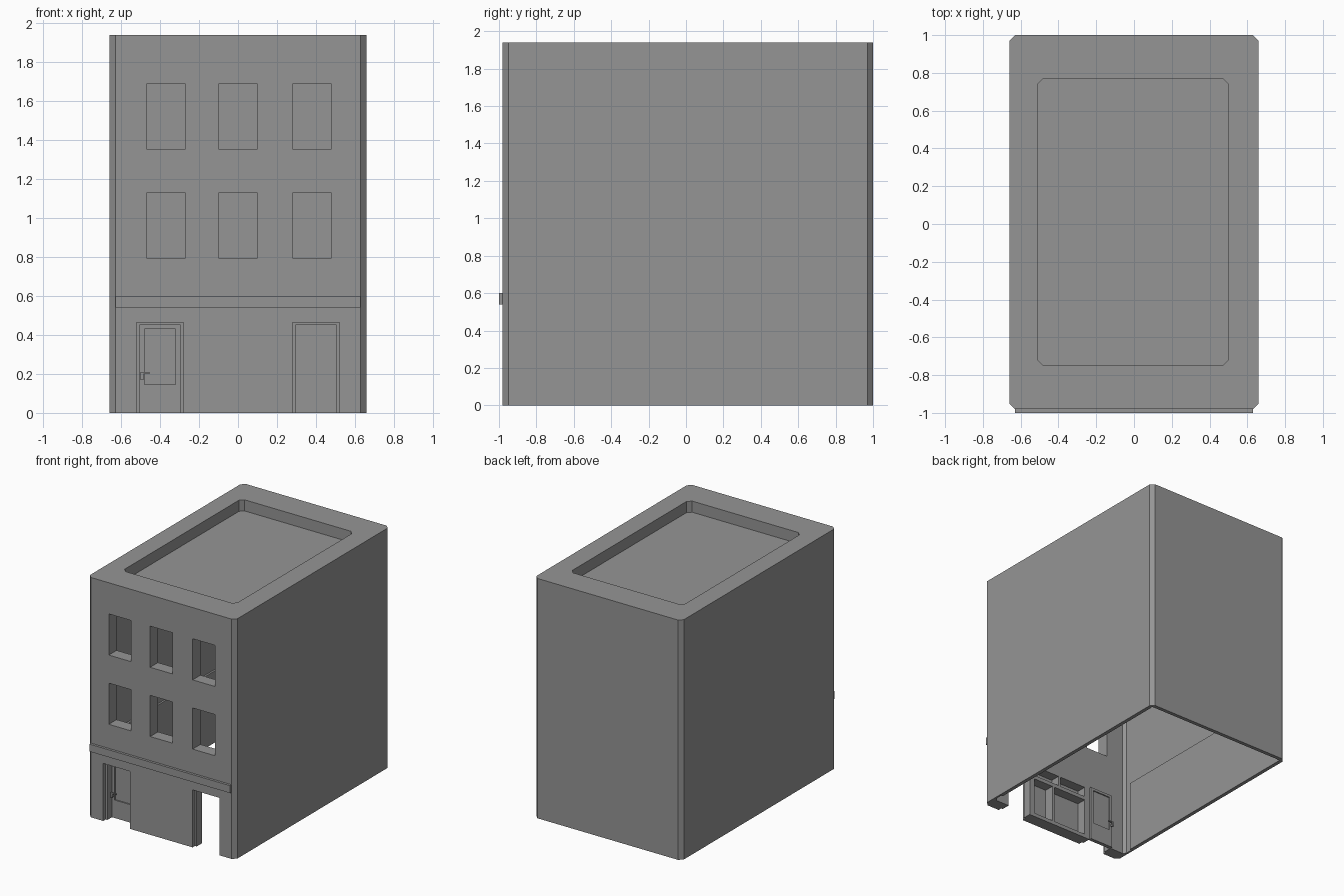
import bpy
import bmesh

old = bpy.data.objects.get("Cube")
if old:
    bpy.data.objects.remove(old, do_unlink=True)

# One plain grey for the whole building
grey = bpy.data.materials.new("plain_grey")
grey.use_nodes = True
GREY = (0.3, 0.3, 0.3, 1)
grey.diffuse_color = GREY
grey.node_tree.nodes["Principled BSDF"].inputs["Base Color"].default_value = GREY


def prism(name, x, y, z, chamfer=0.0):
    """Box between (low, high) limits, with optional chamfered upright corners."""
    (x0, x1), (y0, y1), (z0, z1), c = x, y, z, chamfer
    if c:
        plan = [(x0 + c, y0), (x1 - c, y0), (x1, y0 + c), (x1, y1 - c),
                (x1 - c, y1), (x0 + c, y1), (x0, y1 - c), (x0, y0 + c)]
    else:
        plan = [(x0, y0), (x1, y0), (x1, y1), (x0, y1)]
    bm = bmesh.new()
    base = bm.faces.new([bm.verts.new((px, py, z0)) for px, py in plan])
    top = bmesh.ops.extrude_face_region(bm, geom=[base])["geom"]
    verts = [v for v in top if isinstance(v, bmesh.types.BMVert)]
    bmesh.ops.translate(bm, verts=verts, vec=(0, 0, z1 - z0))
    bmesh.ops.recalc_face_normals(bm, faces=bm.faces)
    mesh = bpy.data.meshes.new(name)
    bm.to_mesh(mesh)
    bm.free()
    mesh.materials.append(grey)
    obj = bpy.data.objects.new(name, mesh)
    bpy.context.collection.objects.link(obj)
    return obj


def carve(obj, cutter):
    """Cut one solid out of another and discard the cutter."""
    mod = obj.modifiers.new("cut", "BOOLEAN")
    mod.operation = "DIFFERENCE"
    mod.solver = "EXACT"
    mod.object = cutter
    cutter.hide_render = True
    bpy.context.view_layer.objects.active = obj
    bpy.ops.object.modifier_apply(modifier=mod.name)
    bpy.data.objects.remove(cutter, do_unlink=True)


FRONT, INNER = -0.98, -0.88
DOOR_IN, DOOR_OUT, DOOR_TOP = 0.28, 0.52, 0.465

# Hollow shell, open underneath, with a sunken roof
shell = prism("building_shell", (-0.66, 0.66), (FRONT, 1.0), (0, 1.94), 0.03)
carve(shell, prism("room_cutter", (-0.645, 0.645), (INNER, 0.97), (-0.1, 1.8), 0.02))
carve(shell, prism("roof_cutter", (-0.51, 0.5), (-0.75, 0.77), (1.85, 2.1), 0.03))

# Two rows of three open windows
for sill in (0.795, 1.355):
    for cx in (-0.37, 0, 0.38):
        carve(shell, prism("window_cutter", (cx - 0.1, cx + 0.1),
                           (-1.1, -0.8), (sill, sill + 0.333)))

# Two doorways and the hollow behind the shop front
for low, high in ((-DOOR_OUT, -DOOR_IN), (DOOR_IN, DOOR_OUT)):
    carve(shell, prism("doorway_cutter", (low, high), (-1.1, -0.8), (-0.1, DOOR_TOP)))
carve(shell, prism("shop_cutter", (-0.25, 0.25), (FRONT + 0.02, -0.8), (0.03, 0.44)))

# Shop front bars seen from inside
prism("shop_transom_rail", (-0.25, 0.25), (FRONT + 0.02, INNER), (0.33, 0.36))
prism("shop_lower_mullion", (0.05, 0.07), (FRONT + 0.02, INNER), (0.03, 0.33))
prism("shop_upper_mullion", (-0.01, 0.01), (FRONT + 0.02, INNER), (0.36, 0.44))

# Ledge band above the shop
prism("front_ledge", (-0.63, 0.63), (-1.0, FRONT), (0.54, 0.6))
prism("front_ledge_lip", (-0.63, 0.63), (-1.0, FRONT), (0.545, 0.548))

# Door frames
for side, name in ((-1, "right"), (1, "left")):
    for a, b, part in ((DOOR_IN, DOOR_IN + 0.015, "inner"),
                       (DOOR_OUT - 0.015, DOOR_OUT, "outer")):
        prism(f"{name}_door_{part}_jamb", sorted((side * a, side * b)),
              (-0.95, INNER), (0, DOOR_TOP))
    prism(f"{name}_door_head", sorted((side * DOOR_IN, side * DOOR_OUT)),
          (-0.95, INNER), (0.45, DOOR_TOP))

# Door leaf with a sunken panel on each side, and its handle
door = prism("door_leaf", (-0.505, -0.295), (-0.89, -0.86), (0, 0.45))
for y in ((-0.95, -0.88), (-0.87, -0.8)):
    carve(door, prism("panel_cutter", (-0.48, -0.32), y, (0.145, 0.43)))
prism("door_handle_stem", (-0.495, -0.487), (-0.91, -0.84), (0.175, 0.19))
for y in ((-0.915, -0.905), (-0.845, -0.835)):
    prism("door_handle_bar", (-0.5, -0.455), y, (0.2, 0.21))
    prism("door_handle_plate", (-0.5, -0.485), y, (0.17, 0.21))

# Thin wall lining around the ground floor
for side, name in ((-1, "right"), (1, "left")):
    prism(f"{name}_wall_lining", sorted((side * 0.63, side * 0.65)),
          (-0.8, 0.96), (0, 0.58))
